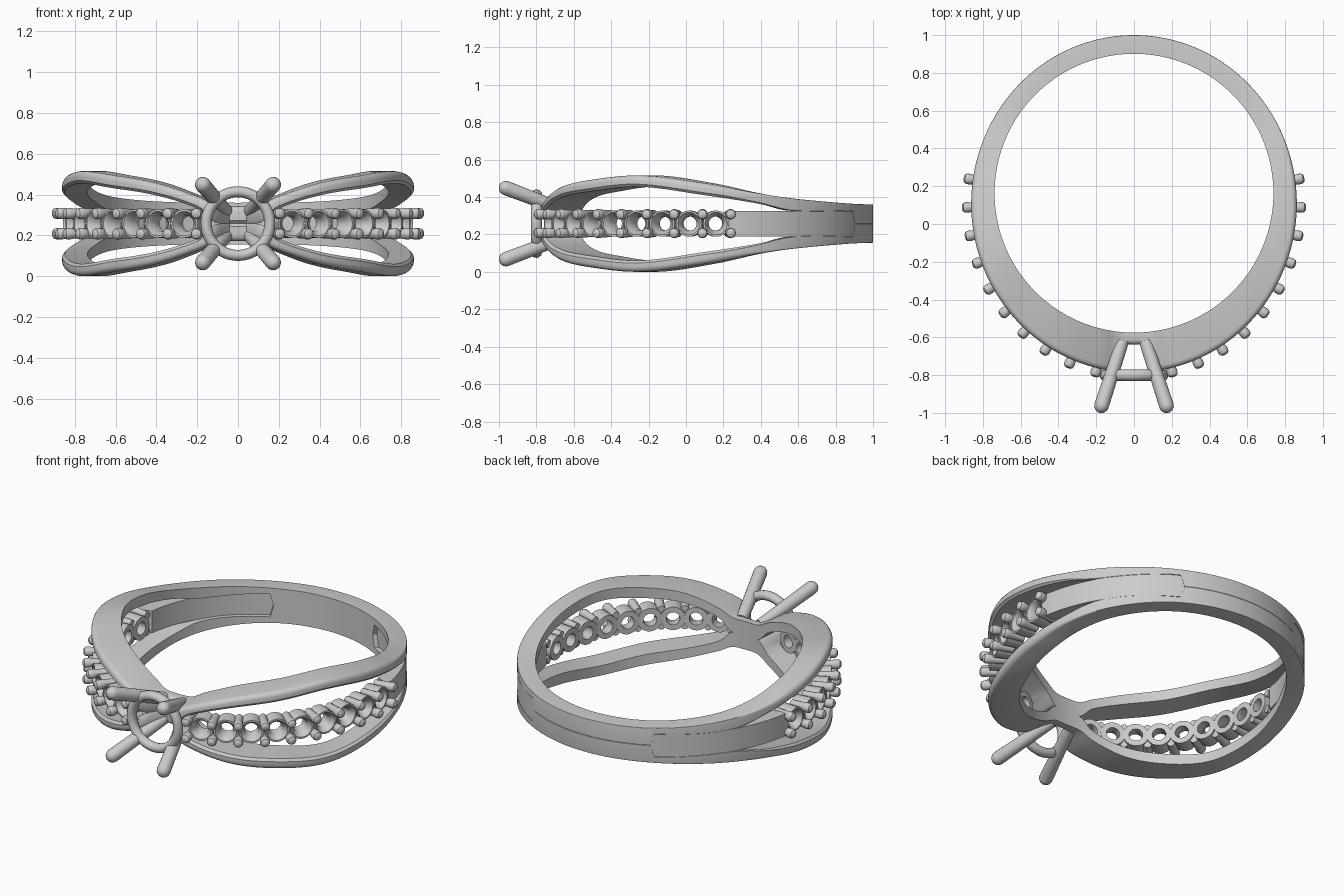
import bpy, bmesh
from math import sin, cos, pi, radians
from mathutils import Vector, Matrix

if "Cube" in bpy.data.objects:
    bpy.data.objects.remove(bpy.data.objects["Cube"])

ZC = 0.258  # mid height of the ring


def curve(pts, p):
    """Smooth (Hermite) interpolation through (angle, value) points."""
    def slope(i):
        a, b = pts[max(i - 1, 0)], pts[min(i + 1, len(pts) - 1)]
        return (b[1] - a[1]) / (b[0] - a[0])
    for i in range(len(pts) - 1):
        (x0, y0), (x1, y1) = pts[i], pts[i + 1]
        if p <= x1:
            w = x1 - x0
            t = (p - x0) / w
            return ((2*t**3 - 3*t*t + 1) * y0 + (t**3 - 2*t*t + t) * w * slope(i)
                    + (3*t*t - 2*t**3) * y1 + (t**3 - t*t) * w * slope(i + 1))
    return pts[-1][1]


def inner(p):
    a = radians(p)
    return Vector((0.738 * sin(a), 0.163 - 0.738 * cos(a), ZC))


def outer(p):
    a = radians(p)
    return Vector((0.862 * sin(a), 0.107 - 0.893 * cos(a), ZC))


def finish(name, bm, angle=35):
    bmesh.ops.recalc_face_normals(bm, faces=bm.faces[:])
    me = bpy.data.meshes.new(name)
    bm.to_mesh(me)
    bm.free()
    ob = bpy.data.objects.new(name, me)
    bpy.context.collection.objects.link(ob)
    bpy.ops.object.select_all(action='DESELECT')
    ob.select_set(True)
    bpy.context.view_layer.objects.active = ob
    bpy.ops.object.shade_smooth_by_angle(angle=radians(angle))
    return ob


def sweep(bm, sections, closed):
    """Skin a list of equal-length point loops."""
    loops = [[bm.verts.new(c) for c in s] for s in sections]
    n = len(loops[0])
    pairs = list(zip(loops, loops[1:]))
    if closed:
        pairs.append((loops[-1], loops[0]))
    else:
        bm.faces.new(loops[0])
        bm.faces.new(loops[-1][::-1])
    for a, b in pairs:
        for i in range(n):
            j = (i + 1) % n
            bm.faces.new((a[i], a[j], b[j], b[i]))


def lathe(bm, origin, axis, profile, closed=False, n=20):
    """Revolve (radius, distance) points around an axis."""
    m = Matrix.Translation(origin) @ Vector(axis).to_track_quat('Z', 'Y').to_matrix().to_4x4()
    rows = [[m @ Vector((r * cos(2*pi*k/n), r * sin(2*pi*k/n), t)) for k in range(n)]
            for r, t in profile]
    sweep(bm, rows, closed)


# Rail heights measured from the mid plane, by angle from the front
TOP = [(0, .085), (7, .09), (13, .13), (28, .198), (45, .235), (66, .257), (90, .213),
       (107, .165), (123, .132), (150, .107), (180, .102)]
GAP = [(0, 0), (7, 0), (13, .07), (28, .138), (45, .172), (66, .197), (90, .15),
       (107, .11), (121, .07), (153, .07)]


def rail_section(deg, side):
    p = abs(deg)
    hi = curve(TOP, p)
    lo = max(0, curve(GAP, p)) if p < 152 else 0
    i, o = inner(deg), outer(deg)
    f = min(1, max(.3, .3 + .7 * (p - 3) / 5.5))   # notch behind the head
    o = i.lerp(o, f)
    d = (o - i).normalized()
    r = .028 * min(1, max(.1, (125 - p) / 30))     # rounded outer edge, fading to the back
    pts = [(i, lo), (i, hi), (o - d * r, hi)]
    pts += [(o - d * r * (1 - sin(a)), hi - r * (1 - cos(a))) for a in (pi/8, pi/4, 3*pi/8, pi/2)]
    c = r * .5
    pts += [(o, lo + c), (o - d * c, lo)]
    return [v + Vector((0, 0, side * h)) for v, h in pts]


# Upper and lower split rails, joining into the solid back shank
for name, side in (("upper_rail", 1), ("lower_rail", -1)):
    bm = bmesh.new()
    sweep(bm, [rail_section(-180 + 1.5 * k, side) for k in range(240)], True)
    finish(name, bm)

STEP, START = 9.45, 13.2
for label, s in (("right", 1), ("left", -1)):
    # Centre band between the rails, recessed on the inside
    bm = bmesh.new()
    secs = []
    for k in range(30):
        p = s * (98 + 2 * k)
        i, o = inner(p), outer(p)
        a, b = i.lerp(o, .25), i.lerp(o, .985)
        h = Vector((0, 0, .068))
        secs.append([a - h, a + h, b + h, b - h])
    sweep(bm, secs, False)
    finish(label + "_centre_band", bm)

    # Row of open stone seats
    bm = bmesh.new()
    for k in range(9):
        p = s * (START + STEP * (k + .5))
        d = Vector((sin(radians(p)), -cos(radians(p)), 0))
        lathe(bm, outer(p), d, [(.038, -.1), (.07, -.1), (.07, -.006), (.06, -.006), (.038, -.04)],
              closed=True, n=24)
    finish(label + "_stone_seats", bm)

    # Pairs of bead prongs between the seats
    bm = bmesh.new()
    for k in range(10):
        p = s * (START + STEP * k)
        d = Vector((sin(radians(p)), -cos(radians(p)), 0))
        for z in (-.05, .05):
            lathe(bm, outer(p) + Vector((0, 0, z)), d,
                  [(.022, -.085), (.025, 0), (.028, .015), (.028, .03), (.024, .041), (.012, .049)], n=14)
    finish(label + "_bead_prongs", bm)

# Head: four splayed claws with rounded tips
bm = bmesh.new()
for sx in (-1, 1):
    for sz in (-1, 1):
        a = Vector((sx * .062, -.625, ZC + sz * .062))
        b = Vector((sx * .172, -.962, ZC + sz * .19))
        L = (b - a).length
        r = .039
        tip = [(r * cos(t), L + r * sin(t)) for t in (0, .4, .8, 1.15, 1.45)]
        lathe(bm, a, b - a, [(.034, 0)] + tip, n=20)
finish("claws", bm)

# Gallery ring tying the claws together
bm = bmesh.new()
ring = [(.156 + .027 * cos(2*pi*k/12), .03 * sin(2*pi*k/12)) for k in range(12)]
lathe(bm, (0, -.8, ZC), (0, -1, 0), ring, closed=True, n=48)
finish("gallery_ring", bm)
